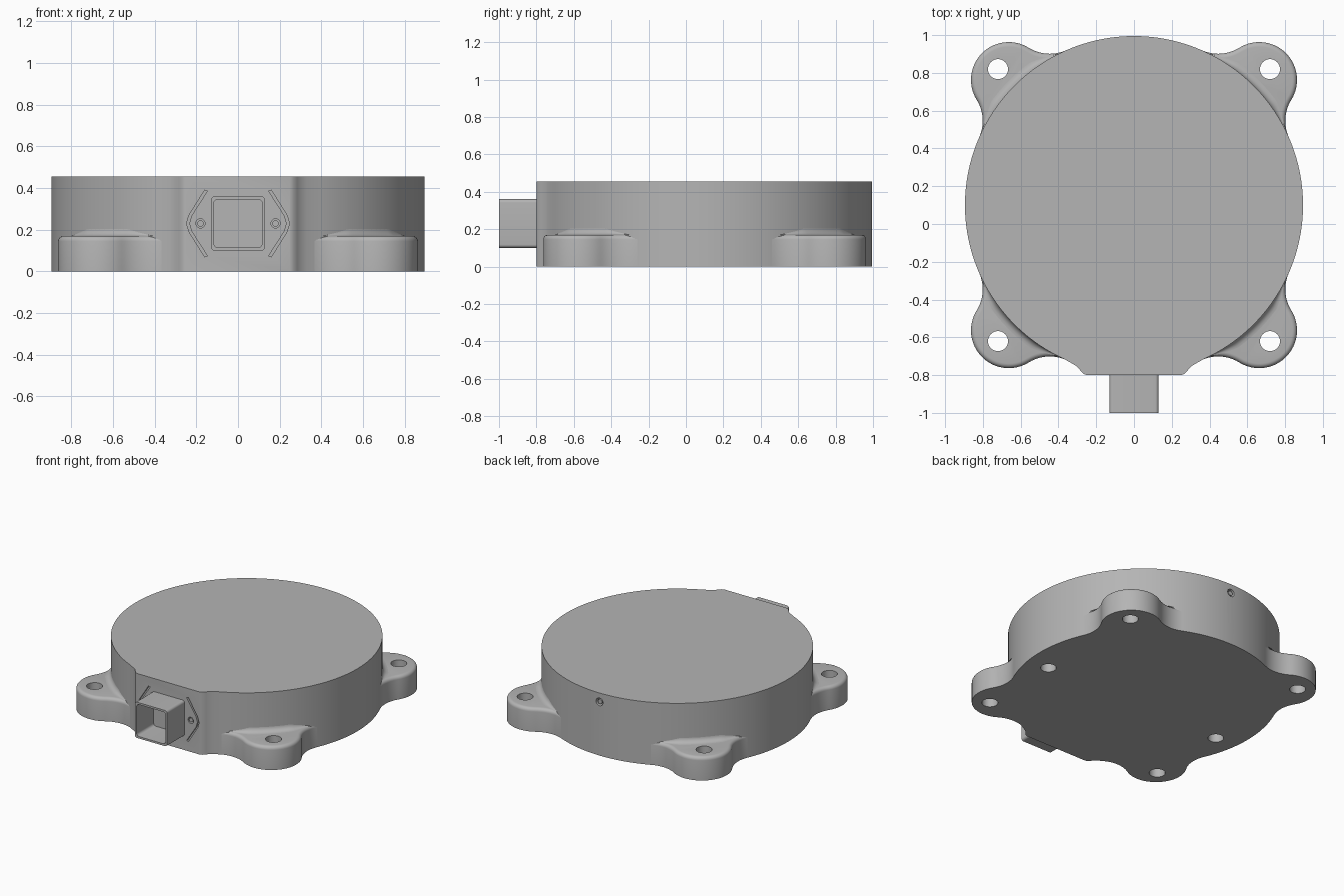
import bpy, bmesh, math
from mathutils import Vector

if "Cube" in bpy.data.objects:
    bpy.data.objects.remove(bpy.data.objects["Cube"], do_unlink=True)

CY, R, H = 0.10, 0.895, 0.455        # drum centre, radius, height
LUG_H, HOLE = 0.17, 0.72             # lug height, bolt hole offset
PORT_Z = 0.23                        # port centre height

grey = bpy.data.materials.new("cast_grey")
grey.use_nodes = True
colour = (0.46, 0.46, 0.46, 1)
grey.diffuse_color = colour
grey.node_tree.nodes["Principled BSDF"].inputs["Base Color"].default_value = colour


def loft(name, rings, closed=True, caps=True):
    """Skin a list of rings with equal point counts."""
    bm = bmesh.new()
    rows = [[bm.verts.new(p) for p in ring] for ring in rings]
    n = len(rows[0])
    for a, b in zip(rows, rows[1:]):
        for i in range(n if closed else n - 1):
            j = (i + 1) % n
            bm.faces.new((a[i], a[j], b[j], b[i]))
    if caps:
        bm.faces.new(rows[0])
        bm.faces.new(rows[-1])
    bmesh.ops.recalc_face_normals(bm, faces=bm.faces)
    mesh = bpy.data.meshes.new(name)
    bm.to_mesh(mesh)
    bm.free()
    mesh.materials.append(grey)
    obj = bpy.data.objects.new(name, mesh)
    bpy.context.collection.objects.link(obj)
    return obj


def arc(c, r, a0, a1, n):
    return [(c[0] + r * math.cos(a0 + (a1 - a0) * i / n),
             c[1] + r * math.sin(a0 + (a1 - a0) * i / n)) for i in range(n + 1)]


def upright(pts, z):
    return [(x, y, z) for x, y in pts]


def facing(pts, y):
    return [(x, y, z) for x, z in pts]


def disc(x, y, r):
    return arc((x, y), r, 0, math.tau, 32)[:-1]


def cut(obj, cutters):
    """Subtract the cutters, keep the result as a plain mesh."""
    for c in cutters:
        c.hide_render = True
        mod = obj.modifiers.new("cut", 'BOOLEAN')
        mod.operation, mod.solver, mod.object = 'DIFFERENCE', 'EXACT', c
    bpy.context.view_layer.update()
    deps = bpy.context.evaluated_depsgraph_get()
    mesh = bpy.data.meshes.new_from_object(obj.evaluated_get(deps))
    obj.modifiers.clear()
    obj.data = mesh
    for c in cutters:
        bpy.data.objects.remove(c, do_unlink=True)


# Drum outline with the flat port pad at the front
pad = [(0.25, -0.80), (0.268, -0.793), (0.284, -0.775), (0.302, -0.754), (0.33, -0.737)]
tip = math.acos(0.37 / R)
outline = arc((0, CY), R, -tip, math.pi + tip, 160)
outline += [(-x, y) for x, y in reversed(pad)] + pad
body = loft("drum_body", [upright(outline, 0), upright(outline, H)])

# Cutters: base holes, port screw holes, bracket grooves, rear screw hole
cutters = []
bend = [(0.16, 0.16), (0.235, 0.04), (0.247, 0), (0.235, -0.04), (0.16, -0.16)]
for s in (-1, 1):
    base = disc(s * HOLE, -0.02, 0.052)
    cutters.append(loft("base_cutter", [upright(base, -0.1), upright(base, 0.12)]))
    screw = disc(s * 0.18, PORT_Z, 0.022)
    cutters.append(loft("screw_cutter", [facing(screw, -0.9), facing(screw, -0.77)]))
    groove = [(s * x, PORT_Z + z) for x, z in bend]
    groove += [(s * (x - 0.013), PORT_Z + z * 0.97) for x, z in reversed(bend)]
    cutters.append(loft("groove_cutter", [facing(groove, -0.9), facing(groove, -0.785)]))
rear = disc(0, 0.39, 0.028)
cutters.append(loft("rear_cutter", [facing(rear, 0.96), facing(rear, 1.1)]))
cut(body, cutters)

# Screw heads
for s, side in ((-1, "right"), (1, "left")):
    head = disc(s * 0.18, PORT_Z, 0.015)
    loft(side + "_port_screw", [facing(head, -0.76), facing(head, -0.797)])
head = disc(0, 0.39, 0.017)
loft("rear_screw", [facing(head, 0.95), facing(head, 0.99)])

# Lug geometry: a rounded nose blended into the drum by two concave arcs
NOSE, NOSE_R, BLEND = Vector((0.663, 0.663)), 0.20, 0.212
along = NOSE.length
d1, d2 = R + BLEND, NOSE_R + BLEND
u = (d1 * d1 - d2 * d2 + along * along) / (2 * along)
v = math.sqrt(d1 * d1 - u * u)
diag = NOSE.normalized()
blend_c = diag * u + Vector((diag.y, -diag.x)) * v
start = math.atan2(blend_c.y, blend_c.x)
to_nose = NOSE - blend_c
nose_a = math.atan2(-to_nose.y, -to_nose.x)


def lug_outline(d):
    """Lug outline moved inward by d."""
    low = arc(blend_c, BLEND + d, start + math.pi, math.atan2(to_nose.y, to_nose.x), 14)
    nose = arc(NOSE, NOSE_R - d, nose_a, math.pi / 2 - nose_a, 32)
    high = [(y, x) for x, y in reversed(low)]
    inner = arc((0, 0), 0.855, math.pi / 2 - start, start, 12)
    return low + nose[1:-1] + high + inner


def cove_width(a):
    t = min(1, (a - 0.47) / 0.16, (math.pi / 2 - 0.47 - a) / 0.16)
    return 0.002 + 0.038 * max(0, t)


EDGE = 0.025
levels = [(0, 0), (LUG_H - EDGE, 0)]
for i in range(1, 6):
    t = math.pi / 2 * i / 5
    levels.append((LUG_H - EDGE + EDGE * math.sin(t), EDGE * (1 - math.cos(t))))

for sx, xn in ((-1, "right"), (1, "left")):
    for sy, yn in ((-1, "front"), (1, "back")):
        def place(pts, z):
            return [(sx * x, CY + sy * y, z) for x, y in pts]
        name = yn + "_" + xn
        lug = loft(name + "_lug", [place(lug_outline(d), z) for z, d in levels])
        hole = disc(HOLE, HOLE, 0.053)
        cut(lug, [loft("bolt_cutter", [place(hole, -0.1), place(hole, 0.3)])])
        # Cove where the lug top meets the drum wall
        rows = []
        for i in range(33):
            a = 0.47 + (math.pi / 2 - 0.94) * i / 32
            w = cove_width(a)
            row = []
            for k in range(7):
                t = math.pi / 2 * k / 6
                r = R - 0.001 + w * (1 - math.sin(t))
                row.append((sx * r * math.cos(a), CY + sy * r * math.sin(a),
                            LUG_H + w * (1 - math.cos(t))))
            row.append((sx * (R - 0.02) * math.cos(a), CY + sy * (R - 0.02) * math.sin(a), LUG_H))
            rows.append(row)
        loft(name + "_cove", rows)


# Open square port tube
def rounded_square(half, r):
    pts = []
    for k, (sx, sz) in enumerate(((1, 1), (-1, 1), (-1, -1), (1, -1))):
        c = (sx * (half - r), PORT_Z + sz * (half - r))
        pts += arc(c, r, k * math.pi / 2, (k + 1) * math.pi / 2, 6)
    return pts


outer, inner = rounded_square(0.13, 0.018), rounded_square(0.116, 0.02)
loft("port_tube", [facing(outer, -0.79), facing(outer, -1.0),
                   facing(inner, -1.0), facing(inner, -0.804)])

# Smooth curved walls, keep edges crisp
bpy.ops.object.select_all(action='DESELECT')
for obj in bpy.context.collection.objects:
    if obj.type == 'MESH' and grey.name in obj.data.materials:
        obj.select_set(True)
        bpy.context.view_layer.objects.active = obj
bpy.ops.object.shade_smooth_by_angle(angle=math.radians(30))
